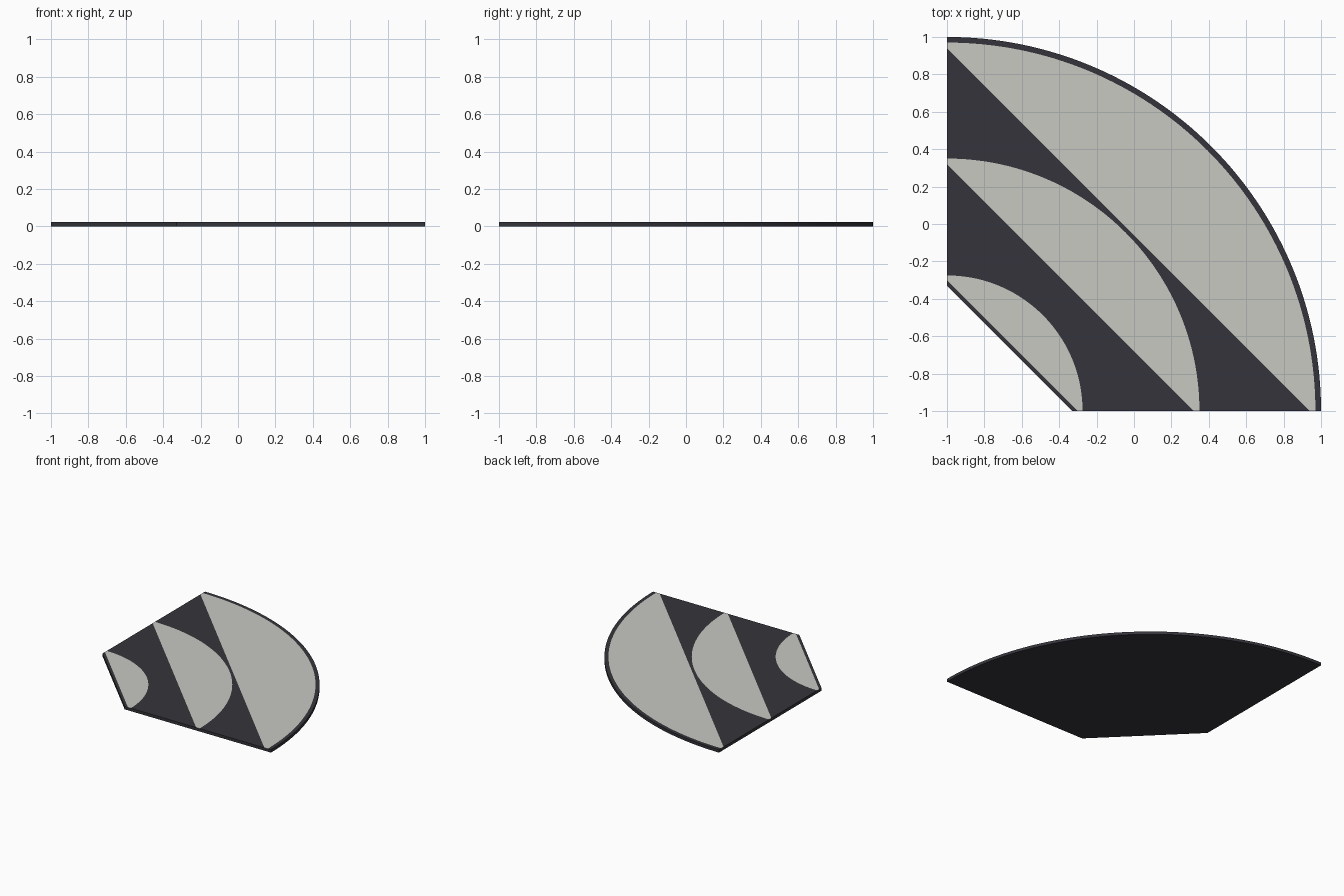
import bpy, bmesh, math

if "Cube" in bpy.data.objects:
    bpy.data.objects.remove(bpy.data.objects["Cube"])

STEPS = 64        # divisions across the quarter turn
HEIGHT = 0.024


def material(name, rgb):
    m = bpy.data.materials.new(name)
    m.diffuse_color = (*rgb, 1)
    m.use_nodes = True
    m.node_tree.nodes["Principled BSDF"].inputs["Base Color"].default_value = m.diffuse_color
    return m


dark = material("dark charcoal", (0.036, 0.034, 0.043))
light = material("warm light grey", (0.58, 0.58, 0.54))

# Boundaries from the inner corner outward: straight 45-degree cuts and arcs
bounds = [("line", 0.67), ("line", 0.70), ("arc", 0.725), ("line", 1.32),
          ("arc", 1.35), ("line", 1.94), ("arc", 1.97), ("arc", 2.0)]


def point(kind, size, a):
    r = size if kind == "arc" else size / (math.cos(a) + math.sin(a))
    return r * math.cos(a) - 1, r * math.sin(a) - 1


bm = bmesh.new()
# Top surface: bands between neighbouring boundaries, colours alternating
rows = [[bm.verts.new((*point(k, s, math.pi / 2 * i / STEPS), HEIGHT))
         for i in range(STEPS + 1)] for k, s in bounds]
for b in range(len(rows) - 1):
    for i in range(STEPS):
        f = bm.faces.new((rows[b][i], rows[b + 1][i],
                          rows[b + 1][i + 1], rows[b][i + 1]))
        f.material_index = b % 2

# Dark side walls and flat underside
inner, outer = rows[0], rows[-1]
rim = ([r[0] for r in rows] + outer[1:] + [r[-1] for r in rows[-2::-1]]
       + inner[-2:0:-1])
base = [bm.verts.new((v.co.x, v.co.y, 0)) for v in rim]
n = len(rim)
for i in range(n):
    j = (i + 1) % n
    bm.faces.new((base[i], base[j], rim[j], rim[i]))
bm.faces.new(base[::-1])
bmesh.ops.recalc_face_normals(bm, faces=bm.faces)

mesh = bpy.data.meshes.new("patterned_tile")
bm.to_mesh(mesh)
bm.free()
mesh.materials.append(dark)
mesh.materials.append(light)
tile = bpy.data.objects.new("patterned_tile", mesh)
bpy.context.collection.objects.link(tile)
bpy.context.view_layer.objects.active = tile
tile.select_set(True)
bpy.ops.object.shade_smooth_by_angle(angle=math.radians(30))
